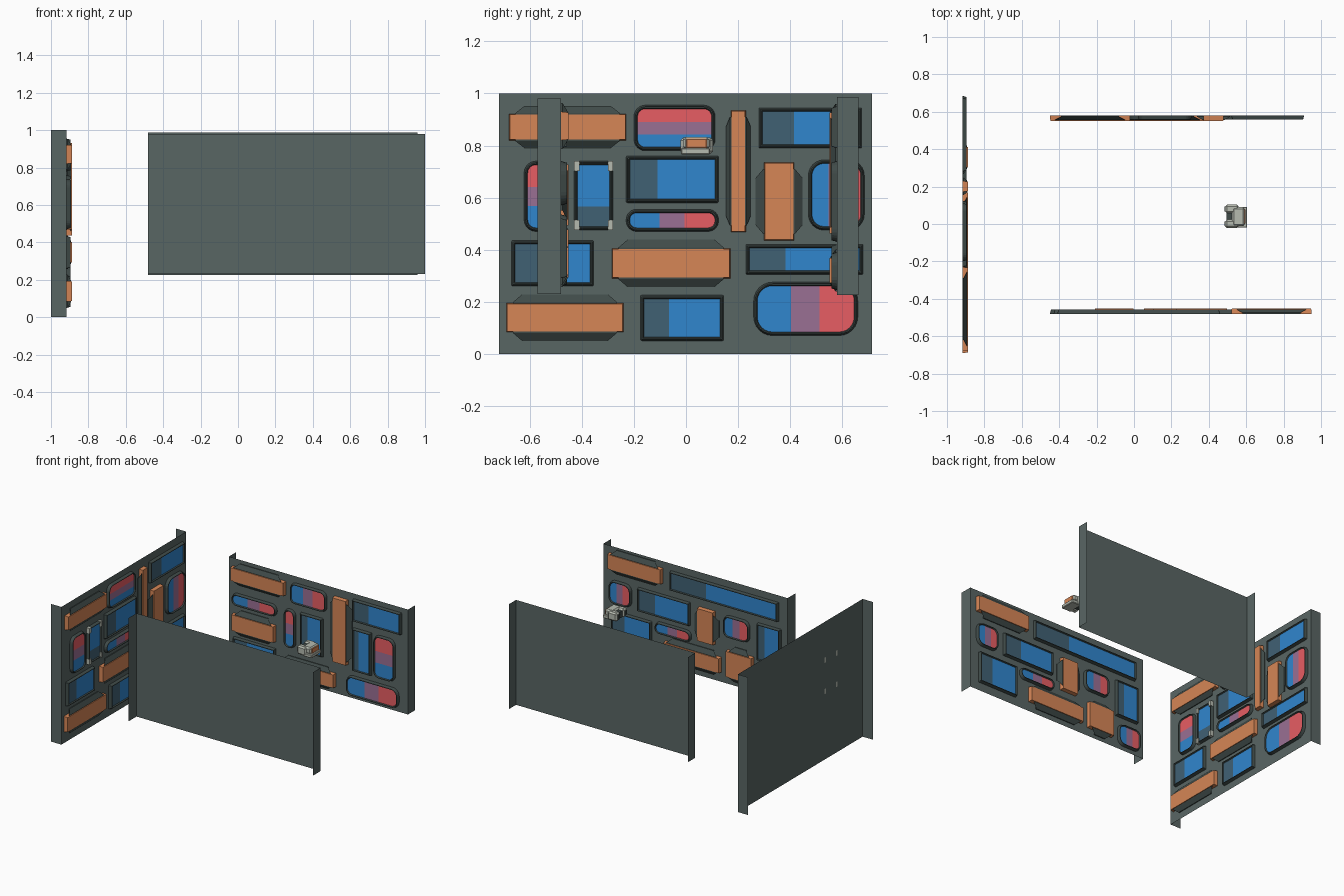
import bpy, bmesh, math
from mathutils import Matrix, Vector

if "Cube" in bpy.data.objects:
    bpy.data.objects.remove(bpy.data.objects["Cube"])


def mat(name, rgb):
    m = bpy.data.materials.new(name)
    lin = [(c / 255 / 12.92) if c < 11 else ((c / 255 + 0.055) / 1.055) ** 2.4 for c in rgb]
    m.diffuse_color = (*lin, 1)
    m.use_nodes = True
    m.node_tree.nodes["Principled BSDF"].inputs["Base Color"].default_value = m.diffuse_color
    return m


SLATE = mat("slate", (89, 102, 100))
DARK = mat("dark_trim", (64, 75, 73))
ORANGE = mat("orange", (214, 134, 86))
BLUE = mat("blue", (48, 134, 206))
DEEP = mat("deep_blue", (64, 97, 116))
PURPLE = mat("purple", (154, 112, 148))
RED = mat("red", (232, 94, 100))
GREY = mat("light_grey", (182, 187, 176))


def make(name, bm, mats, mw):
    me = bpy.data.meshes.new(name)
    bm.to_mesh(me)
    bm.free()
    for m in mats:
        me.materials.append(m)
    ob = bpy.data.objects.new(name, me)
    bpy.context.collection.objects.link(ob)
    ob.matrix_world = mw
    return ob


def outline(u0, u1, v0, v1, r, w, n=6):
    """Rounded rectangle, counter-clockwise, at height w above the sheet"""
    pts = []
    for cu, cv, a0 in ((u1 - r, v1 - r, 0), (u0 + r, v1 - r, 90), (u0 + r, v0 + r, 180), (u1 - r, v0 + r, 270)):
        if r < 1e-4:
            pts.append((cu, cv, w))
        else:
            for i in range(n + 1):
                a = math.radians(a0 + 90 * i / n)
                pts.append((cu + r * math.cos(a), cv + r * math.sin(a), w))
    return pts


def loft(rings):
    """Stack equal-length rings and cap the last; returns bmesh and cap face"""
    bm = bmesh.new()
    vs = [[bm.verts.new(p) for p in ring] for ring in rings]
    n = len(vs[0])
    for a, b in zip(vs, vs[1:]):
        for i in range(n):
            j = (i + 1) % n
            bm.faces.new((a[i], a[j], b[j], b[i]))
    return bm, bm.faces.new(vs[-1])


# framed window or capsule: dark rim, sunken face cut into colour bands
def window(name, mw, box, axis, cuts, colours, round_frac):
    u0, u1, v0, v1 = box
    r = round_frac * min(u1 - u0, v1 - v0)
    rings = []
    for inset, w in ((0, 0), (0.006, 0.022), (0.010, 0.022), (0.014, 0.014)):
        rr = max(r - inset, 0.002) if r else 0
        rings.append(outline(u0 + inset, u1 - inset, v0 + inset, v1 - inset, rr, w))
    bm, cap = loft(rings)
    cap.material_index = 1
    k = 0 if axis == 'u' else 1
    lo, hi = (u0, u1) if k == 0 else (v0, v1)
    levels = [lo + (hi - lo) * c for c in cuts]
    no = Vector((1, 0, 0)) if k == 0 else Vector((0, 1, 0))
    for lv in levels:
        caps = [f for f in bm.faces if f.material_index]
        geom = caps + list({e for f in caps for e in f.edges}) + list({v for f in caps for v in f.verts})
        bmesh.ops.bisect_plane(bm, geom=geom, plane_co=no * lv, plane_no=no)
    for f in bm.faces:
        if f.material_index:
            c = f.calc_center_median()[k]
            f.material_index = 1 + sum(c > lv for lv in levels)
    make(name, bm, [DARK] + colours, mw)


# raised orange bar with sloping dark shoulders on its long sides
def bar(name, mw, box):
    u0, u1, v0, v1 = box
    bm, _ = loft([outline(u0, u1, v0, v1, 0, 0),
                  outline(u0 + 0.003, u1 - 0.003, v0 + 0.003, v1 - 0.003, 0, 0.029)])
    make(name, bm, [ORANGE], mw)
    s = min(0.033, 0.3 * min(u1 - u0, v1 - v0))
    if u1 - u0 > v1 - v0:
        low = (u0 + 0.06, u1 - 0.06, v0 - s, v1 + s)
        high = (u0 + 0.025, u1 - 0.025, v0 - 0.003, v1 + 0.003)
    else:
        low = (u0 - s, u1 + s, v0 + 0.06, v1 - 0.06)
        high = (u0 - 0.003, u1 + 0.003, v0 + 0.025, v1 - 0.025)
    bm, _ = loft([outline(*low, 0, 0), outline(*low, 0, 0.006), outline(*high, 0, 0.024)])
    make(name + "_shoulder", bm, [DARK], mw)


# thin sheet with end flanges folded backwards
def sheet(name, mw, u0, u1, v0, v1, depth):
    bm = bmesh.new()
    path = [(u0, -depth), (u0, 0), (u1, 0), (u1, -depth)]
    cols = [[bm.verts.new((u, v, w)) for v in (v0, v1)] for u, w in path]
    for a, b in zip(cols, cols[1:]):
        bm.faces.new((a[0], b[0], b[1], a[1]))
    make(name, bm, [SLATE], mw)


def frame(u, w, origin):
    m = Matrix((u, (0, 0, 1), w)).transposed().to_4x4()
    m.translation = origin
    return m


def wall(name, mw, size, bars, windows, capsules, flip=1):
    def fix(b):
        return b if flip == 1 else (-b[1], -b[0], b[2], b[3])
    sheet(name, mw, *fix(size[:4]), size[4])
    for i, b in enumerate(bars):
        bar(f"{name}_bar_{i + 1}", mw, fix(b))
    for i, b in enumerate(windows):
        axis = b[4] if len(b) > 4 else 'u'
        window(f"{name}_window_{i + 1}", mw, fix(b[:4]), axis, [0.34], [DEEP, BLUE], 0.03)
    for i, b in enumerate(capsules):
        window(f"{name}_capsule_{i + 1}", mw, fix(b[:4]), b[4], [0.36, 0.63], [BLUE, PURPLE, RED], b[5])


LEFT = frame((0, 1, 0), (1, 0, 0), (-0.917, 0, 0))
BACK = frame((1, 0, 0), (0, -1, 0), (0, 0.58, 0))
FRONT = frame((-1, 0, 0), (0, 1, 0), (0, -0.48, 0))

# left wall
wall("left_wall", LEFT, (-0.718, 0.715, 0, 1, 0.083),
     [(-0.68, -0.23, 0.82, 0.922), (-0.285, 0.17, 0.29, 0.405), (-0.69, -0.24, 0.083, 0.195),
      (0.172, 0.23, 0.467, 0.935), (0.30, 0.415, 0.435, 0.735)],
     [(0.28, 0.675, 0.79, 0.945), (-0.43, -0.28, 0.475, 0.74, 'v'), (-0.23, 0.125, 0.58, 0.76),
      (-0.67, -0.355, 0.26, 0.435), (0.23, 0.68, 0.305, 0.42), (-0.175, 0.145, 0.05, 0.225)],
     [(-0.2, 0.112, 0.78, 0.955, 'v', 0.25), (-0.23, 0.125, 0.47, 0.555, 'u', 0.47),
      (0.26, 0.66, 0.07, 0.275, 'u', 0.35), (-0.622, -0.46, 0.47, 0.74, 'v', 0.28),
      (0.47, 0.685, 0.475, 0.745, 'u', 0.28)])

# back wall
wall("back_wall", BACK, (-0.48, 0.96, 0.225, 0.987, 0.082),
     [(-0.45, -0.02, 0.83, 0.93), (-0.44, -0.10, 0.47, 0.59), (0.37, 0.48, 0.46, 0.93),
      (-0.06, 0.38, 0.27, 0.37)],
     [(0.52, 0.91, 0.79, 0.95), (0.52, 0.67, 0.43, 0.74), (0.10, 0.28, 0.46, 0.74),
      (-0.44, -0.10, 0.26, 0.42)],
     [(0.02, 0.31, 0.79, 0.94, 'u', 0.28), (-0.45, -0.09, 0.65, 0.74, 'u', 0.47),
      (-0.03, 0.06, 0.46, 0.74, 'v', 0.47), (0.69, 0.86, 0.43, 0.74, 'v', 0.28),
      (0.47, 0.89, 0.245, 0.39, 'u', 0.35)])

# front wall, given in world x and mirrored into its own frame
wall("front_wall", FRONT, (-0.48, 1.0, 0.23, 0.98, 0.09),
     [(0.52, 0.95, 0.82, 0.93), (0.10, 0.23, 0.49, 0.73), (0.05, 0.50, 0.30, 0.41),
      (-0.21, 0.0, 0.29, 0.48)],
     [(-0.41, 0.46, 0.79, 0.93), (0.30, 0.72, 0.57, 0.74), (-0.43, -0.24, 0.47, 0.74),
      (0.61, 0.93, 0.29, 0.52)],
     [(0.77, 0.95, 0.57, 0.74, 'u', 0.3), (-0.18, 0.03, 0.57, 0.73, 'u', 0.3),
      (0.29, 0.58, 0.45, 0.535, 'u', 0.47), (-0.45, -0.26, 0.26, 0.42, 'u', 0.32)], flip=-1)


def block(name, material, x, y, z, bevel=0.0):
    bm = bmesh.new()
    bmesh.ops.create_cube(bm, size=1)
    for v in bm.verts:
        v.co = [lo + (hi - lo) * (c + 0.5) for c, (lo, hi) in zip(v.co, (x, y, z))]
    if bevel:
        bmesh.ops.bevel(bm, geom=bm.edges[:], offset=bevel, segments=1, affect='EDGES')
    make(name, bm, [material], Matrix())


# pale corner clips on the upright window of the left wall
for y in (-0.43, -0.3):
    for z in (0.475, 0.702):
        block("window_clip", GREY, (-0.917, -0.892), (y, y + 0.02), (z, z + 0.038))

# small floating machine between the walls
block("machine_base", GREY, (0.53, 0.605), (-0.02, 0.092), (0.765, 0.79), 0.004)
block("machine_body", GREY, (0.525, 0.592), (-0.012, 0.09), (0.785, 0.833), 0.01)
block("machine_face", ORANGE, (0.588, 0.596), (0.0, 0.08), (0.79, 0.826), 0.003)
for y in (-0.022, 0.058):
    block("machine_lobe", GREY, (0.487, 0.56), (y, y + 0.045), (0.768, 0.83), 0.01)
    block("machine_lobe_cap", DARK, (0.483, 0.488), (y + 0.01, y + 0.035), (0.785, 0.815))
block("machine_core", DARK, (0.495, 0.53), (0.02, 0.062), (0.775, 0.82))
